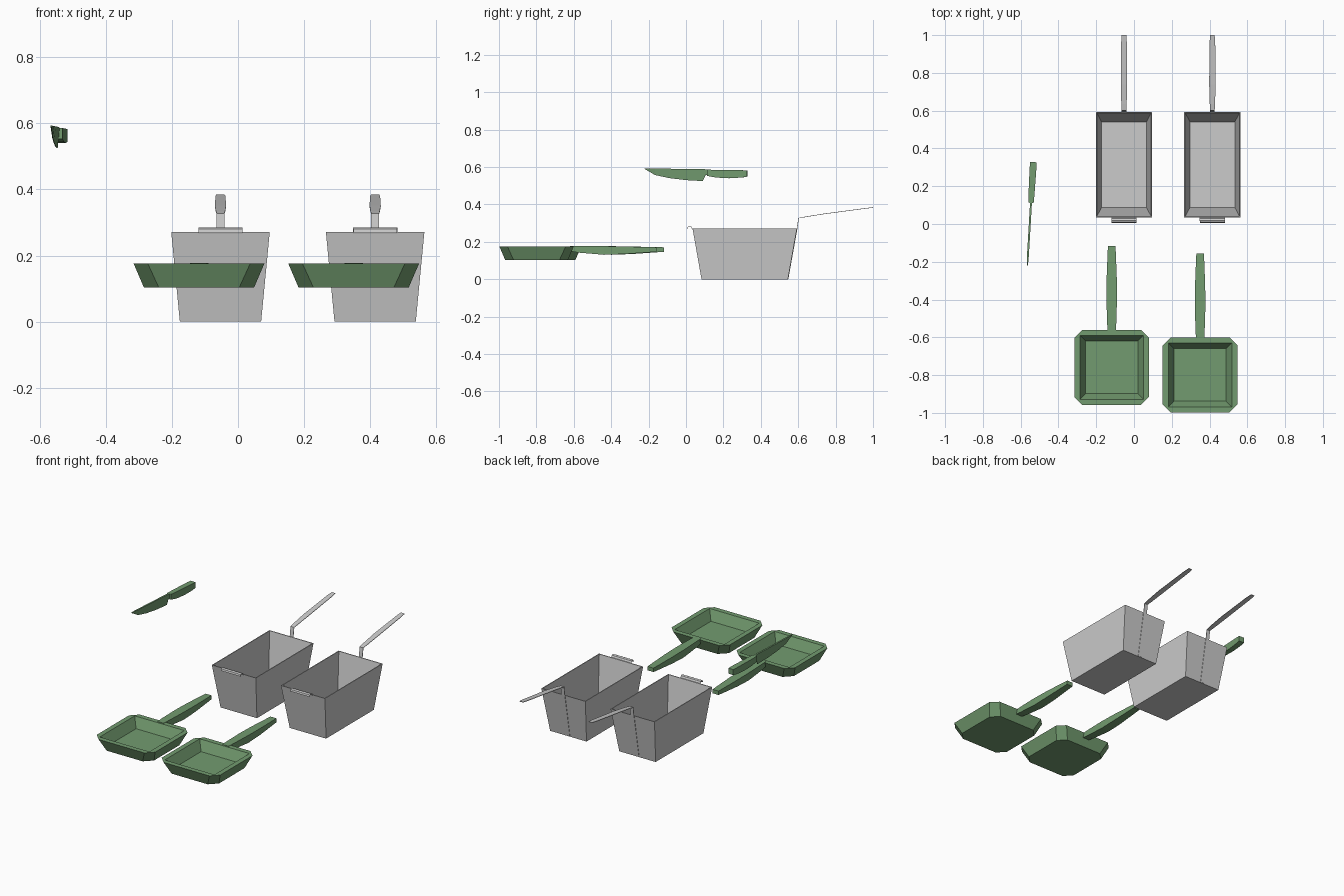
import bpy, bmesh
from mathutils import Vector

green = bpy.data.materials.new("green")
green.diffuse_color = (0.17, 0.33, 0.16, 1)


def loft(name, rings, loc=(0, 0, 0), mat=None, rot=0):
    """Skin a list of equal-length rings, capping both ends."""
    bm = bmesh.new()
    rows = [[bm.verts.new(p) for p in ring] for ring in rings]
    n = len(rows[0])
    for a, b in zip(rows, rows[1:]):
        for i in range(n):
            j = (i + 1) % n
            bm.faces.new((a[i], a[j], b[j], b[i]))
    bm.faces.new(rows[0])
    bm.faces.new(rows[-1])
    bmesh.ops.remove_doubles(bm, verts=bm.verts, dist=1e-5)
    bmesh.ops.recalc_face_normals(bm, faces=bm.faces)
    me = bpy.data.meshes.new(name)
    bm.to_mesh(me)
    bm.free()
    ob = bpy.data.objects.new(name, me)
    ob.location = loc
    ob.rotation_euler.z = rot
    if mat:
        me.materials.append(mat)
    bpy.context.collection.objects.link(ob)
    return ob


def tray_ring(hx, hy, z, c=0.0):
    """Rectangle with chamfered corners (c = 0 gives sharp corners)."""
    return [(hx - c, -hy, z), (hx, -hy + c, z), (hx, hy - c, z), (hx - c, hy, z),
            (-hx + c, hy, z), (-hx, hy - c, z), (-hx, -hy + c, z), (-hx + c, -hy, z)]


def bar(path):
    """Rectangular sections along a y-z path of (y, z, half width, thickness)."""
    rings = []
    for i, (y, z, w, t) in enumerate(path):
        a, b = path[max(i - 1, 0)], path[min(i + 1, len(path) - 1)]
        d = Vector((b[0] - a[0], b[1] - a[1])).normalized()
        ny, nz = -d.y * t / 2, d.x * t / 2
        rings.append([(-w, y + ny, z + nz), (w, y + ny, z + nz),
                      (w, y - ny, z - nz), (-w, y - ny, z - nz)])
    return rings


def block(sections):
    """Upright sections of (y, z bottom, z top, half width bottom, half width top)."""
    return [[(-b, y, z0), (b, y, z0), (t, y, z1), (-t, y, z1)]
            for y, z0, z1, b, t in sections]


# Fryer baskets with rear handle and front hook
for n, x in enumerate((-0.053, 0.415), 1):
    loft(f"basket_{n}", [tray_ring(0.123, 0.231, 0),
                         tray_ring(0.149, 0.279, 0.271),
                         tray_ring(0.144, 0.274, 0.271),
                         tray_ring(0.119, 0.227, 0.005)], (x, 0.314, 0))
    loft(f"basket_handle_{n}", bar([(0.546, 0.002, 0.012, 0.003),
                                    (0.594, 0.27, 0.012, 0.003),
                                    (0.602, 0.327, 0.012, 0.003),
                                    (0.635, 0.333, 0.014, 0.003),
                                    (0.74, 0.350, 0.017, 0.003),
                                    (0.96, 0.379, 0.015, 0.003),
                                    (1.0, 0.384, 0.012, 0.003)]), (x, 0, 0))
    loft(f"basket_hook_{n}", bar([(0.034, 0.267, 0.067, 0.003),
                                  (0.028, 0.280, 0.067, 0.003),
                                  (0.018, 0.283, 0.067, 0.003),
                                  (0.010, 0.279, 0.066, 0.003),
                                  (0.008, 0.268, 0.066, 0.003)]), (x, 0, 0))

# Square frying pans with chamfered corners
for n, (x, y) in enumerate(((-0.118, -0.759), (0.350, -0.799)), 1):
    loft(f"pan_{n}", [tray_ring(0.167, 0.168, 0.104, 0.045),
                      tray_ring(0.198, 0.199, 0.176, 0.043),
                      tray_ring(0.168, 0.169, 0.176),
                      tray_ring(0.138, 0.139, 0.117)], (x, y, 0), green)
    loft(f"pan_handle_{n}", block([(0.178, 0.150, 0.178, 0.021, 0.021),
                                   (0.23, 0.142, 0.178, 0.024, 0.024),
                                   (0.36, 0.131, 0.177, 0.028, 0.028),
                                   (0.47, 0.135, 0.175, 0.027, 0.027),
                                   (0.60, 0.144, 0.172, 0.022, 0.022),
                                   (0.642, 0.147, 0.171, 0.020, 0.020)]),
         (x, y, 0), green)

# Kitchen knife, turned slightly about the vertical
knife_at, yaw = (-0.546, 0.10, 0), -0.058
loft("knife_blade", block([(-0.321, 0.589, 0.593, 0.001, 0.003),
                           (-0.265, 0.557, 0.592, 0.001, 0.005),
                           (-0.19, 0.541, 0.591, 0.001, 0.005),
                           (-0.10, 0.530, 0.590, 0.001, 0.005),
                           (-0.01, 0.525, 0.589, 0.001, 0.005),
                           (0.005, 0.558, 0.588, 0.003, 0.005),
                           (0.03, 0.560, 0.583, 0.004, 0.005)]),
     knife_at, green, yaw)
loft("knife_handle", block([(0.012, 0.553, 0.586, 0.014, 0.014),
                            (0.06, 0.544, 0.585, 0.016, 0.016),
                            (0.13, 0.540, 0.584, 0.017, 0.017),
                            (0.20, 0.544, 0.583, 0.018, 0.018),
                            (0.228, 0.549, 0.582, 0.017, 0.017)]),
     knife_at, green, yaw)
